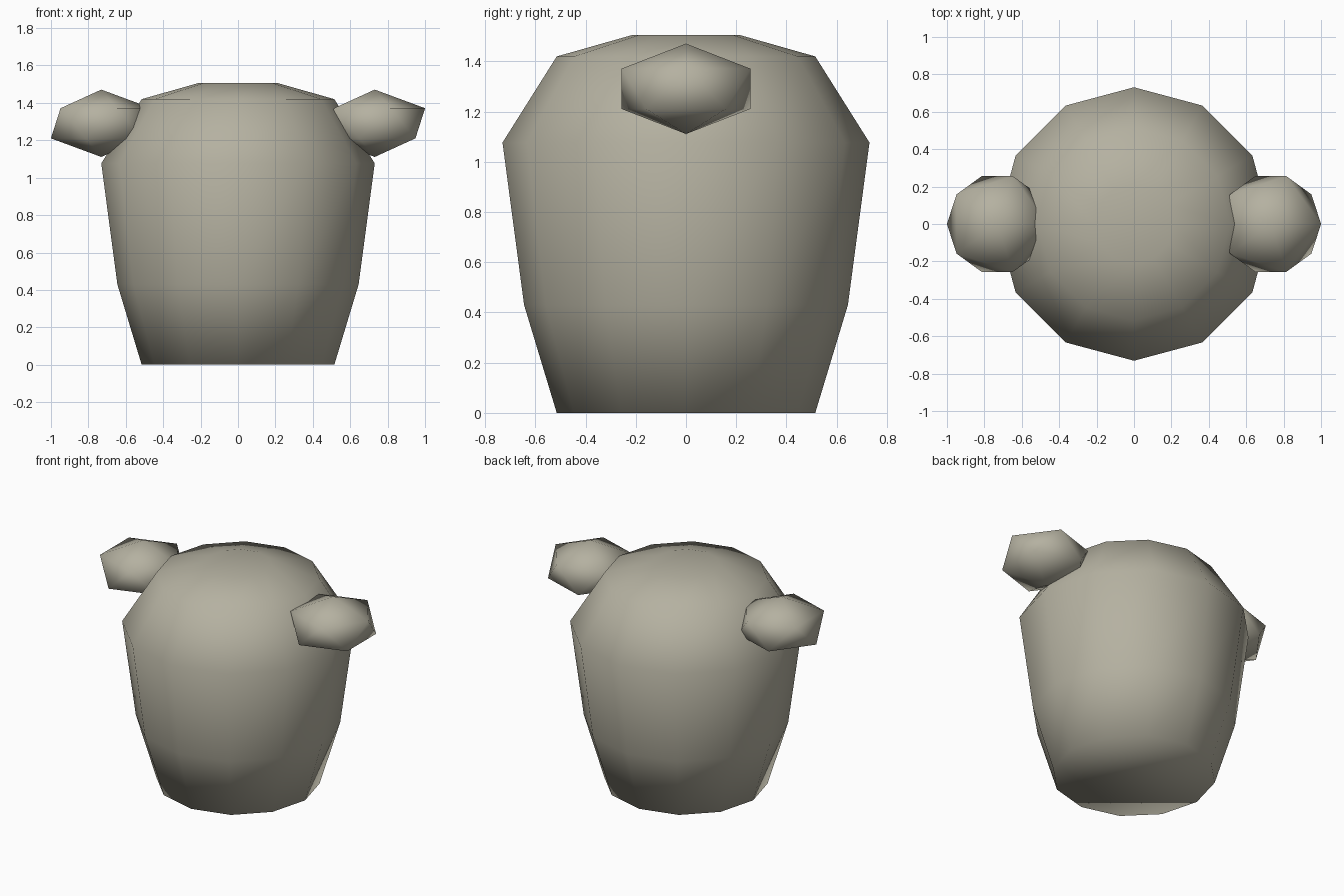
import bpy, bmesh, math

if "Cube" in bpy.data.objects:
    bpy.data.objects.remove(bpy.data.objects["Cube"])

SIDES = 12
PROFILE = [(0.515, 0.0), (0.645, 0.43), (0.731, 1.077), (0.515, 1.42), (0.212, 1.506)]

# Warm grey stone colour shared by all parts
stone = bpy.data.materials.new("stone")
stone.diffuse_color = (0.46, 0.44, 0.355, 1.0)
stone.use_nodes = True
stone.node_tree.nodes["Principled BSDF"].inputs["Base Color"].default_value = stone.diffuse_color


def finish(bm, name, location=(0, 0, 0)):
    bmesh.ops.recalc_face_normals(bm, faces=bm.faces[:])
    for f in bm.faces:
        f.smooth = True
    mesh = bpy.data.meshes.new(name)
    bm.to_mesh(mesh)
    bm.free()
    mesh.materials.append(stone)
    obj = bpy.data.objects.new(name, mesh)
    obj.location = location
    bpy.context.collection.objects.link(obj)
    return obj


# Body: twelve-sided turned profile with flat caps
bm = bmesh.new()
rings = []
for r, z in PROFILE:
    angles = [2 * math.pi * i / SIDES for i in range(SIDES)]
    rings.append([bm.verts.new((r * math.cos(a), r * math.sin(a), z)) for a in angles])
for low, high in zip(rings, rings[1:]):
    for i in range(SIDES):
        j = (i + 1) % SIDES
        bm.faces.new((low[i], low[j], high[j], high[i]))
bm.faces.new(rings[0][::-1])
bm.faces.new(rings[-1])
finish(bm, "body")

# Side knobs: flattened icosahedra, same orientation on both sides
for name, x in (("left_knob", -0.731), ("right_knob", 0.731)):
    bm = bmesh.new()
    bmesh.ops.create_icosphere(bm, subdivisions=1, radius=1.0)
    bmesh.ops.scale(bm, vec=(0.301, 0.301, 0.18), verts=bm.verts[:])
    finish(bm, name, (x, 0, 1.291))
